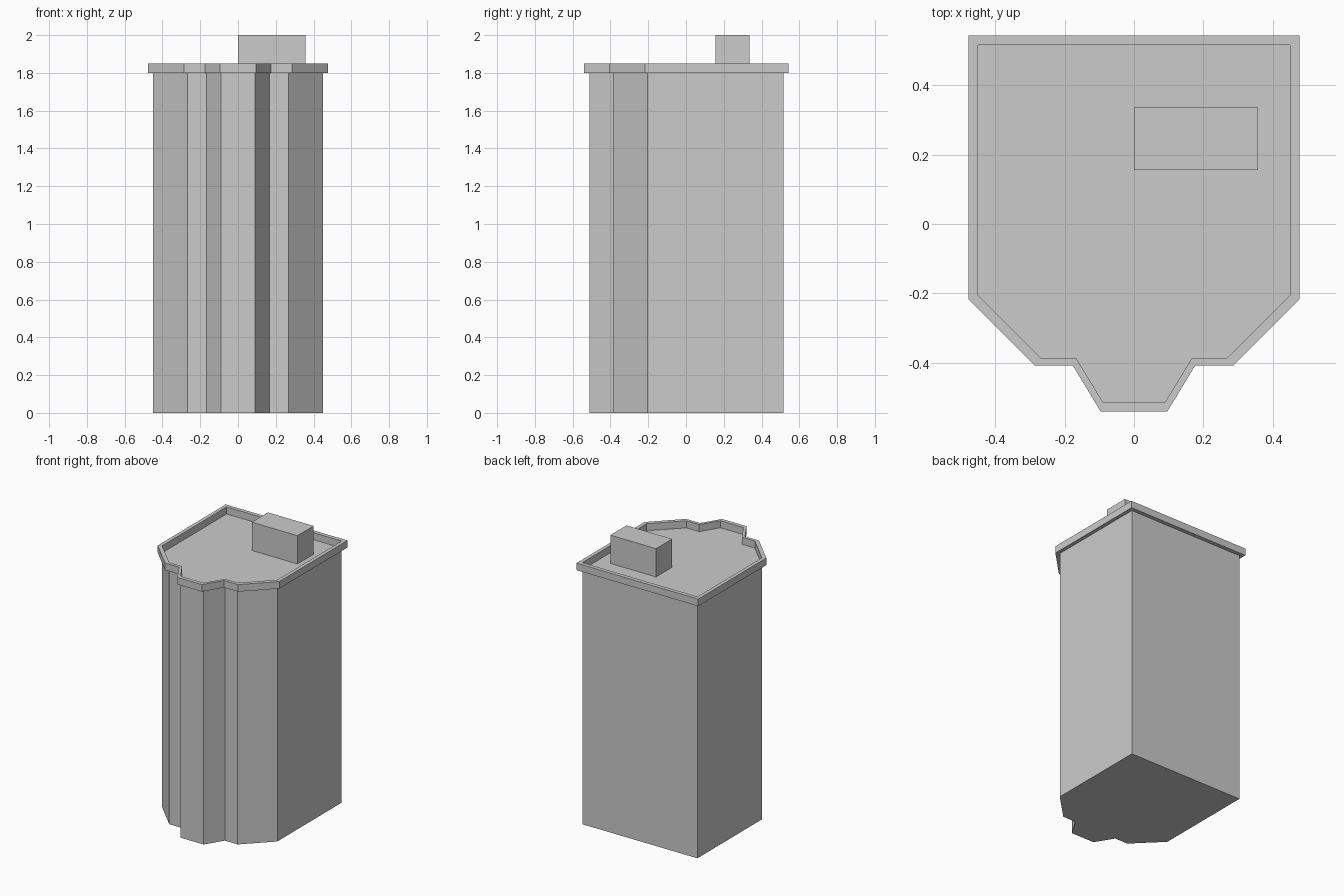
import bpy, bmesh

if "Cube" in bpy.data.objects:
    bpy.data.objects.remove(bpy.data.objects["Cube"])

# Right half of each footprint, front to back
BODY = [(0.09, -0.512), (0.167, -0.386), (0.268, -0.386), (0.45, -0.204), (0.45, 0.515)]
RIM = [(0.096, -0.54), (0.176, -0.408), (0.286, -0.408), (0.476, -0.217), (0.476, 0.543)]
ROOF_Z, RIM_Z, RIM_TOP = 1.80, 1.80, 1.85


def mirrored(half):
    return half + [(-x, y) for x, y in reversed(half)]


def finish(name, bm):
    bmesh.ops.recalc_face_normals(bm, faces=bm.faces)
    mesh = bpy.data.meshes.new(name)
    bm.to_mesh(mesh)
    bm.free()
    obj = bpy.data.objects.new(name, mesh)
    bpy.context.collection.objects.link(obj)
    return obj


def prism(name, outline, z0, z1):
    bm = bmesh.new()
    rings = [[bm.verts.new((x, y, z)) for x, y in outline] for z in (z0, z1)]
    n = len(outline)
    for ring in rings:
        bm.faces.new(ring)
    for i in range(n):
        j = (i + 1) % n
        bm.faces.new((rings[0][i], rings[0][j], rings[1][j], rings[1][i]))
    return finish(name, bm)


def frame(name, outer, inner, z0, z1):
    bm = bmesh.new()
    loops = [[bm.verts.new((x, y, z)) for x, y in outline]
             for outline, z in ((outer, z0), (outer, z1), (inner, z1), (inner, z0))]
    n = len(outer)
    for k in range(4):
        a, b = loops[k], loops[(k + 1) % 4]
        for i in range(n):
            j = (i + 1) % n
            bm.faces.new((a[i], a[j], b[j], b[i]))
    return finish(name, bm)


# Tower body with its flat roof
prism("tower_body", mirrored(BODY), 0, ROOF_Z)

# Overhanging parapet around the roof
frame("roof_parapet", mirrored(RIM), mirrored(BODY), RIM_Z, RIM_TOP)

# Rooftop machine room
prism("rooftop_box", [(0, 0.155), (0.357, 0.155), (0.357, 0.335), (0, 0.335)], ROOF_Z, 2.0)
